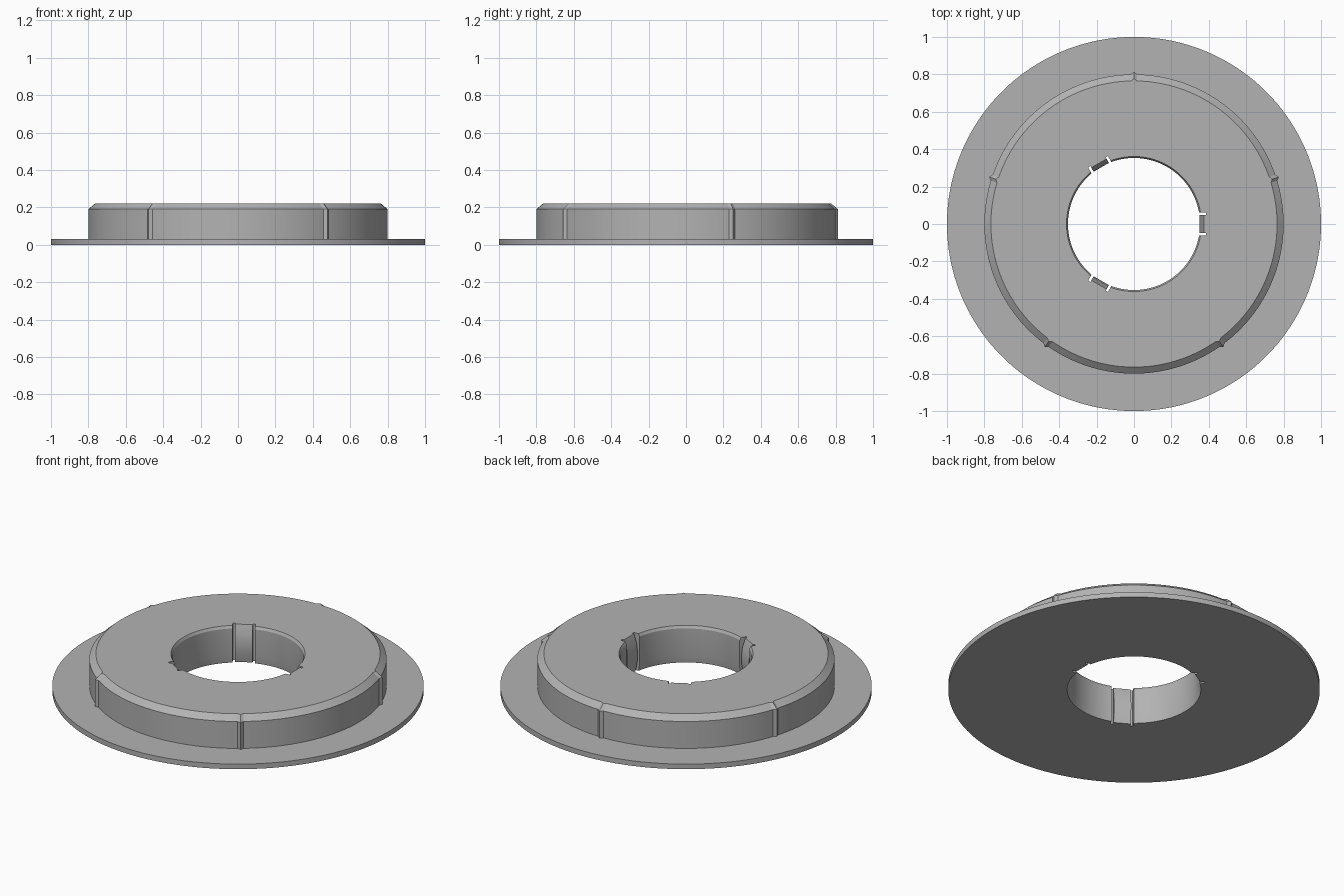
import bpy, bmesh, math
from mathutils import Matrix

if "Cube" in bpy.data.objects:
    bpy.data.objects.remove(bpy.data.objects["Cube"], do_unlink=True)

grey = bpy.data.materials.new("plain grey")
grey.use_nodes = True
grey.diffuse_color = (0.45, 0.45, 0.45, 1)
grey.node_tree.nodes["Principled BSDF"].inputs["Base Color"].default_value = (0.45, 0.45, 0.45, 1)

RIBS = [90 + 72 * i for i in range(5)]
CLIPS = [0, 120, 240]
HEIGHT = 0.22


def make_object(name, bm):
    bmesh.ops.recalc_face_normals(bm, faces=bm.faces)
    mesh = bpy.data.meshes.new(name)
    bm.to_mesh(mesh)
    bm.free()
    mesh.materials.append(grey)
    obj = bpy.data.objects.new(name, mesh)
    bpy.context.collection.objects.link(obj)
    return obj


def activate(obj):
    bpy.ops.object.select_all(action='DESELECT')
    obj.select_set(True)
    bpy.context.view_layer.objects.active = obj


def prism(bm, profile, half_width, angle):
    """Extrude an x-z profile across y, then turn it about the axis."""
    front = [bm.verts.new((x, -half_width, z)) for x, z in profile]
    back = [bm.verts.new((x, half_width, z)) for x, z in profile]
    bm.faces.new(front)
    bm.faces.new(back[::-1])
    n = len(profile)
    for i in range(n):
        j = (i + 1) % n
        bm.faces.new((front[i], back[i], back[j], front[j]))
    bmesh.ops.rotate(bm, verts=front + back, matrix=Matrix.Rotation(math.radians(angle), 3, 'Z'))


# Flanged hub: one closed ring profile; the third value is the rib height
profile = [(0.36, 0, 0), (1, 0, 0), (1, 0.03, 0), (0.8, 0.03, 0.014),
           (0.8, 0.19, 0.014), (0.765, HEIGHT, 0.012),
           (0.361, HEIGHT, 0), (0.353, 0.205, 0), (0.353, 0.045, 0)]
angles = set(range(0, 360, 2))
for r in RIBS:
    angles |= {(r - 1.2) % 360, (r + 1.2) % 360}
bm = bmesh.new()
rings = []
for a in sorted(angles):
    peak = any((a - r) % 360 == 0 for r in RIBS)
    c, s = math.cos(math.radians(a)), math.sin(math.radians(a))
    rings.append([bm.verts.new(((r + peak * rib) * c, (r + peak * rib) * s, z))
                  for r, z, rib in profile])
for k, ring in enumerate(rings):
    following = rings[(k + 1) % len(rings)]
    for i in range(len(profile)):
        j = (i + 1) % len(profile)
        bm.faces.new((ring[i], following[i], following[j], ring[j]))
hub = make_object("flanged_hub", bm)

# Pockets for the spring clips
bm = bmesh.new()
for a in CLIPS:
    prism(bm, [(0.3, -0.1), (0.385, -0.1), (0.385, 0.4), (0.3, 0.4)], 0.061, a)
cutter = make_object("clip_pocket_cutter", bm)
cutter.hide_render = True
activate(hub)
cut = hub.modifiers.new("clip pockets", 'BOOLEAN')
cut.operation = 'DIFFERENCE'
cut.solver = 'EXACT'
cut.object = cutter
bpy.ops.object.modifier_apply(modifier=cut.name)
bpy.data.objects.remove(cutter, do_unlink=True)
bpy.ops.object.shade_smooth_by_angle(angle=math.radians(25))

# Clip tongues, bulging slightly into the bore between two narrow slots
tongue = [(0.39, 0), (0.365, 0), (0.354, 0.05), (0.35, 0.11),
          (0.357, 0.17), (0.375, HEIGHT), (0.39, HEIGHT)]
for n, a in enumerate(CLIPS):
    bm = bmesh.new()
    prism(bm, tongue, 0.047, a)
    clip = make_object(f"clip_tongue_{n + 1}", bm)
    activate(clip)
    bpy.ops.object.shade_smooth_by_angle(angle=math.radians(25))
